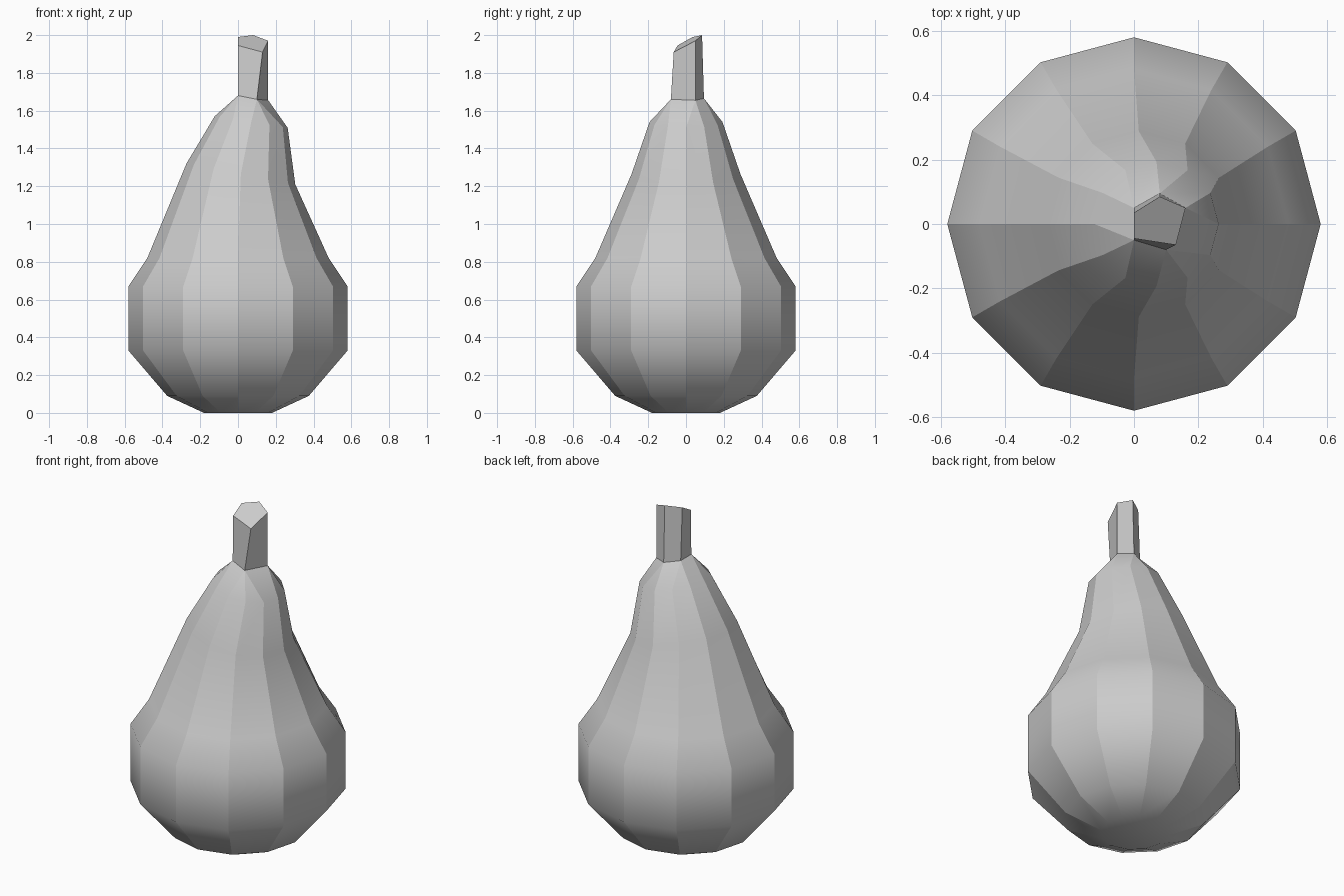
import bpy
from math import cos, sin, radians

if "Cube" in bpy.data.objects:
    bpy.data.objects.remove(bpy.data.objects["Cube"])


def make_object(name, rings, cap_first, cap_last, smooth):
    """Loft rings of points; repeated points are merged into one vertex."""
    verts, lookup, faces, ribs = [], {}, [], set()

    def vid(p):
        if p not in lookup:
            lookup[p] = len(verts)
            verts.append(p)
        return lookup[p]

    ids = [[vid(p) for p in ring] for ring in rings]
    for low, high in zip(ids, ids[1:]):
        n = len(low)
        for i in range(n):
            j = (i + 1) % n
            faces.append(list(dict.fromkeys((low[i], low[j], high[j], high[i]))))
            ribs.add(frozenset((low[i], high[i])))
    if cap_first:
        faces.append(ids[0][::-1])
    if cap_last:
        faces.append(ids[-1])
    mesh = bpy.data.meshes.new(name)
    mesh.from_pydata(verts, [], faces)
    mesh.update()
    # Smooth along the height, crisp along the ribs
    sharp = mesh.attributes.new("sharp_edge", 'BOOLEAN', 'EDGE')
    for e in mesh.edges:
        sharp.data[e.index].value = frozenset(e.vertices) in ribs
    for p in mesh.polygons:
        p.use_smooth = smooth
    obj = bpy.data.objects.new(name, mesh)
    bpy.context.collection.objects.link(obj)
    return obj


def ring(cx, r, z, tilt):
    """Twelve-sided ring, leaning down towards +x by the tilt slope."""
    pts = []
    for k in range(12):
        a = radians(30 * k)
        pts.append((cx + r * cos(a), r * sin(a), z - tilt * r * cos(a)))
    return pts


# Stem outlines, five-sided
stem_base = [(0.16, 0.05, 1.655), (0.08, 0.095, 1.665), (0, 0.05, 1.68),
             (0, -0.05, 1.68), (0.10, -0.08, 1.66)]
stem_top = [(0.16, 0.05, 1.97), (0.08, 0.085, 2.0), (0, 0.035, 1.99),
            (0, -0.045, 1.945), (0.13, -0.065, 1.91)]

# Fruit body, bottom to top: centre x, radius, height, tilt
profile = [(0, 0.18, 0, 0), (0, 0.375, 0.09, 0), (0, 0.58, 0.33, 0),
           (0, 0.58, 0.67, 0), (0, 0.48, 0.82, 0),
           (0.015, 0.288, 1.265, 0.19), (0.07, 0.193, 1.54, 0.16)]
rings = [ring(*p) for p in profile]
# The ribs gather into the corners of the stem
rings.append([stem_base[i] for i in (0, 0, 1, 1, 2, 2, 3, 3, 3, 4, 4, 4)])
make_object("fruit_body", rings, True, False, True)

# Stem with a slanted cut top
make_object("stem", [stem_base, stem_top], False, True, False)
